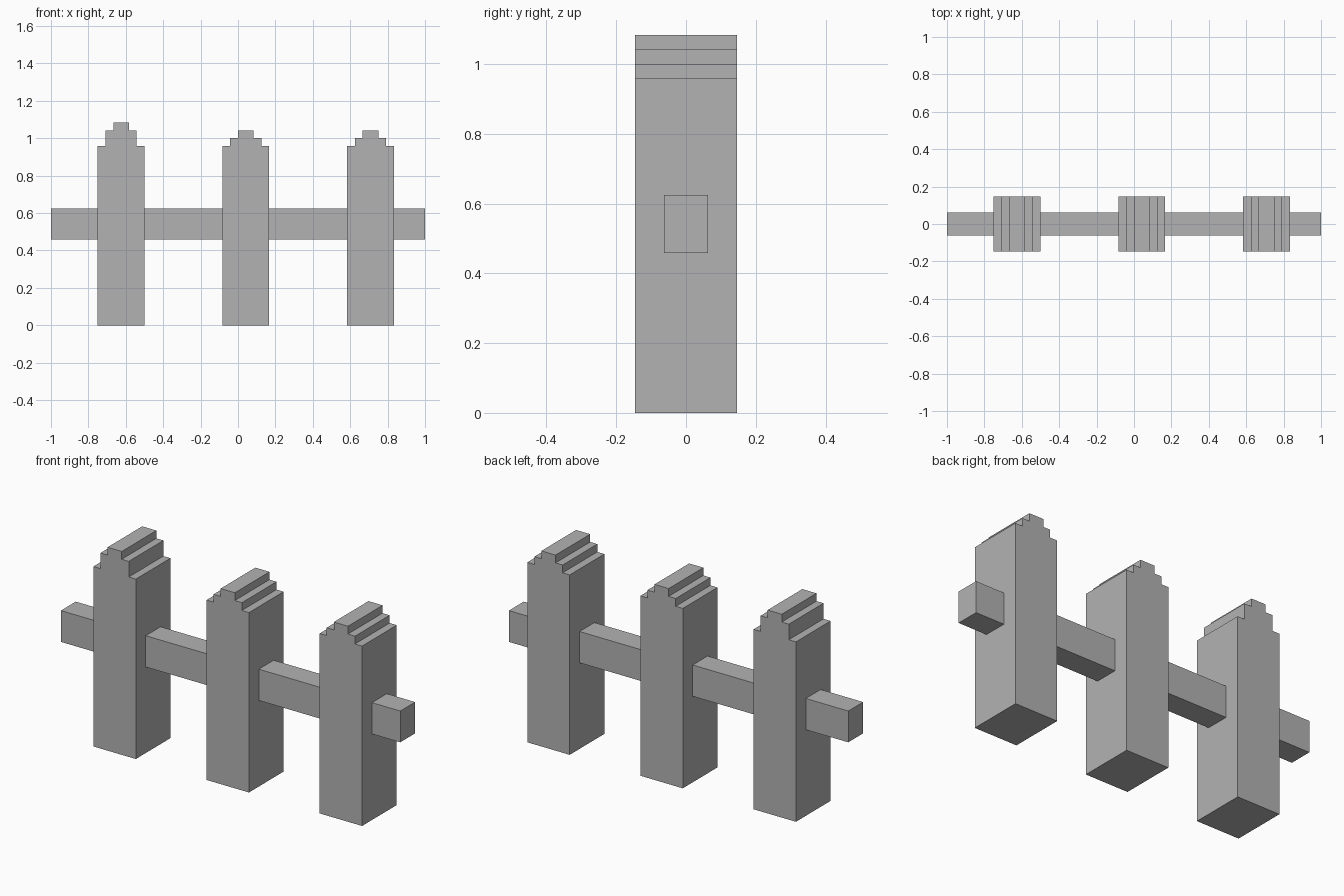
import bpy
import bmesh

U = 1 / 24  # modelling grid step

if "Cube" in bpy.data.objects:
    bpy.data.objects.remove(bpy.data.objects["Cube"], do_unlink=True)

grey = bpy.data.materials.new("plain_grey")
grey.use_nodes = True
colour = (0.45, 0.45, 0.45, 1)
grey.diffuse_color = colour
grey.node_tree.nodes["Principled BSDF"].inputs["Base Color"].default_value = colour


def extrude_profile(name, outline, depth):
    """Extrude an x-z outline along y, centred on y = 0."""
    bm = bmesh.new()
    face = bm.faces.new([bm.verts.new((x * U, -depth * U / 2, z * U)) for x, z in outline])
    result = bmesh.ops.extrude_face_region(bm, geom=[face])
    verts = [v for v in result["geom"] if isinstance(v, bmesh.types.BMVert)]
    bmesh.ops.translate(bm, verts=verts, vec=(0, depth * U, 0))
    bmesh.ops.recalc_face_normals(bm, faces=bm.faces)
    mesh = bpy.data.meshes.new(name)
    bm.to_mesh(mesh)
    bm.free()
    mesh.materials.append(grey)
    obj = bpy.data.objects.new(name, mesh)
    bpy.context.collection.objects.link(obj)
    return obj


def post(name, centre, tiers):
    """Post with a stepped top; tiers are (half width, top height)."""
    side = [(tiers[0][0], 0)]
    for i, (half, top) in enumerate(tiers):
        if i:
            side.append((half, tiers[i - 1][1]))
        side.append((half, top))
    outline = [(centre + x, z) for x, z in side]
    outline += [(centre - x, z) for x, z in reversed(side)]
    return extrude_profile(name, outline, 7)


# Fence posts, the right one a step taller
post("right_post", -15, [(3, 23), (2, 25), (1, 26)])
post("middle_post", 1, [(3, 23), (2, 24), (1, 25)])
post("left_post", 17, [(3, 23), (2, 24), (1, 25)])

# Horizontal rail running through the posts
extrude_profile("rail", [(-24, 11), (24, 11), (24, 15), (-24, 15)], 3)
